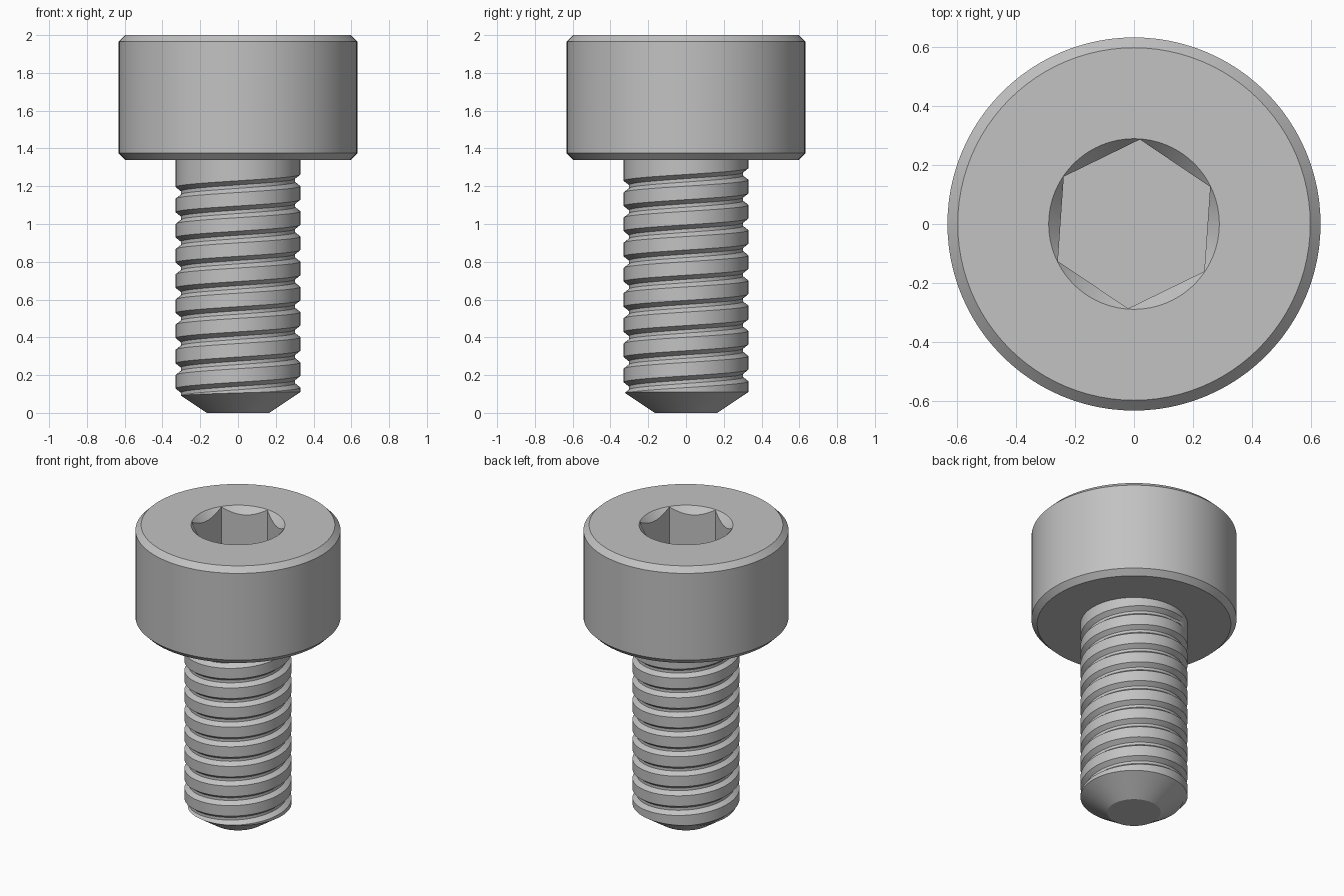
import bpy, bmesh, math

cube = bpy.data.objects.get("Cube")
if cube:
    bpy.data.objects.remove(cube, do_unlink=True)

SEGS = 96            # sides of the head
TURN = 72            # thread steps per turn
PITCH = 0.1333
SHANK_R = 0.33
HEAD_R, HEAD_Z, TOP = 0.632, 1.34, 2.0

steel = bpy.data.materials.new("steel grey")
steel.use_nodes = True
GREY = (0.54, 0.54, 0.54, 1)
steel.diffuse_color = GREY
steel.node_tree.nodes["Principled BSDF"].inputs["Base Color"].default_value = GREY


def make_object(name, bm):
    bmesh.ops.recalc_face_normals(bm, faces=bm.faces)
    mesh = bpy.data.meshes.new(name)
    bm.to_mesh(mesh)
    bm.free()
    mesh.materials.append(steel)
    obj = bpy.data.objects.new(name, mesh)
    bpy.context.collection.objects.link(obj)
    return obj


def lathe(name, profile, segs=SEGS, start=0.0):
    """Closed solid of revolution from (radius, z) points."""
    bm = bmesh.new()
    rings = []
    for r, z in profile:
        angles = [start + math.tau * i / segs for i in range(segs)]
        rings.append([bm.verts.new((r * math.cos(a), r * math.sin(a), z)) for a in angles])
    for low, high in zip(rings, rings[1:]):
        for i in range(segs):
            j = (i + 1) % segs
            bm.faces.new((low[i], low[j], high[j], high[i]))
    bm.faces.new(rings[0])
    bm.faces.new(rings[-1])
    return make_object(name, bm)


def boolean(obj, cutter, operation):
    cutter.hide_render = True
    mod = obj.modifiers.new("cut", 'BOOLEAN')
    mod.operation, mod.object, mod.solver = operation, cutter, 'EXACT'
    bpy.context.view_layer.objects.active = obj
    bpy.ops.object.modifier_apply(modifier=mod.name)
    bpy.data.objects.remove(cutter, do_unlink=True)


def smooth(obj):
    bpy.ops.object.select_all(action='DESELECT')
    obj.select_set(True)
    bpy.context.view_layer.objects.active = obj
    bpy.ops.object.shade_smooth_by_angle(angle=math.radians(20))


# Head: chamfered cylinder
c = 0.035
head = lathe("socket_head", [(HEAD_R - c, HEAD_Z), (HEAD_R, HEAD_Z + c),
                             (HEAD_R, TOP - c), (HEAD_R - c, TOP)])

# Hex socket with a conical lead-in
hexagon = lathe("hex_cutter", [(0.287, TOP - 0.33), (0.287, TOP + 0.2)],
                segs=6, start=math.radians(26))
boolean(head, hexagon, 'DIFFERENCE')
slope = 0.87
lead_in = lathe("lead_in_cutter", [(0.289 - 0.1 * slope, TOP - 0.1),
                                   (0.289 + 0.1 * slope, TOP + 0.1)])
boolean(head, lead_in, 'DIFFERENCE')
smooth(head)

# Threaded shank: one helical strip whose cross-section holds the groove
DEPTH, MOUTH, ROOT = 0.028, 0.031, 0.009
GROOVE_END = math.tau + math.radians(125)
bm = bmesh.new()
strip = []
for n in range(-10 * TURN, 7 * TURN // 2):
    t = math.tau * n / TURN
    fade = max(0.0, min(1.0, (GROOVE_END - t) / 0.35))
    root_r = SHANK_R - DEPTH * fade
    z = 1.098 + PITCH * n / TURN
    section = [(-PITCH / 2, SHANK_R), (-MOUTH, SHANK_R), (-ROOT, root_r),
               (ROOT, root_r), (MOUTH, SHANK_R), (PITCH / 2, SHANK_R)]
    strip.append([bm.verts.new((r * math.cos(t), r * math.sin(t), z + dz))
                  for dz, r in section])
for a, b in zip(strip, strip[1:]):
    for j in range(len(a) - 1):
        bm.faces.new((a[j], b[j], b[j + 1], a[j + 1]))
bmesh.ops.remove_doubles(bm, verts=bm.verts, dist=1e-4)

# Close both ragged ends towards points on the axis
poles = [bm.verts.new((0, 0, -0.6)), bm.verts.new((0, 0, TOP))]
for edge in [e for e in bm.edges if e.is_boundary]:
    pole = poles[edge.verts[0].co.z > 0.6]
    bm.faces.new((edge.verts[0], edge.verts[1], pole))
shank = make_object("threaded_shank", bm)

# Trim the shank to length with a tapered tip
taper = 1.5
blank = lathe("shank_trimmer", [(0.165, 0), (0.165 + 0.14 * taper, 0.14),
                                (0.165 + 0.14 * taper, HEAD_Z + 0.02)])
boolean(shank, blank, 'INTERSECT')
smooth(shank)
